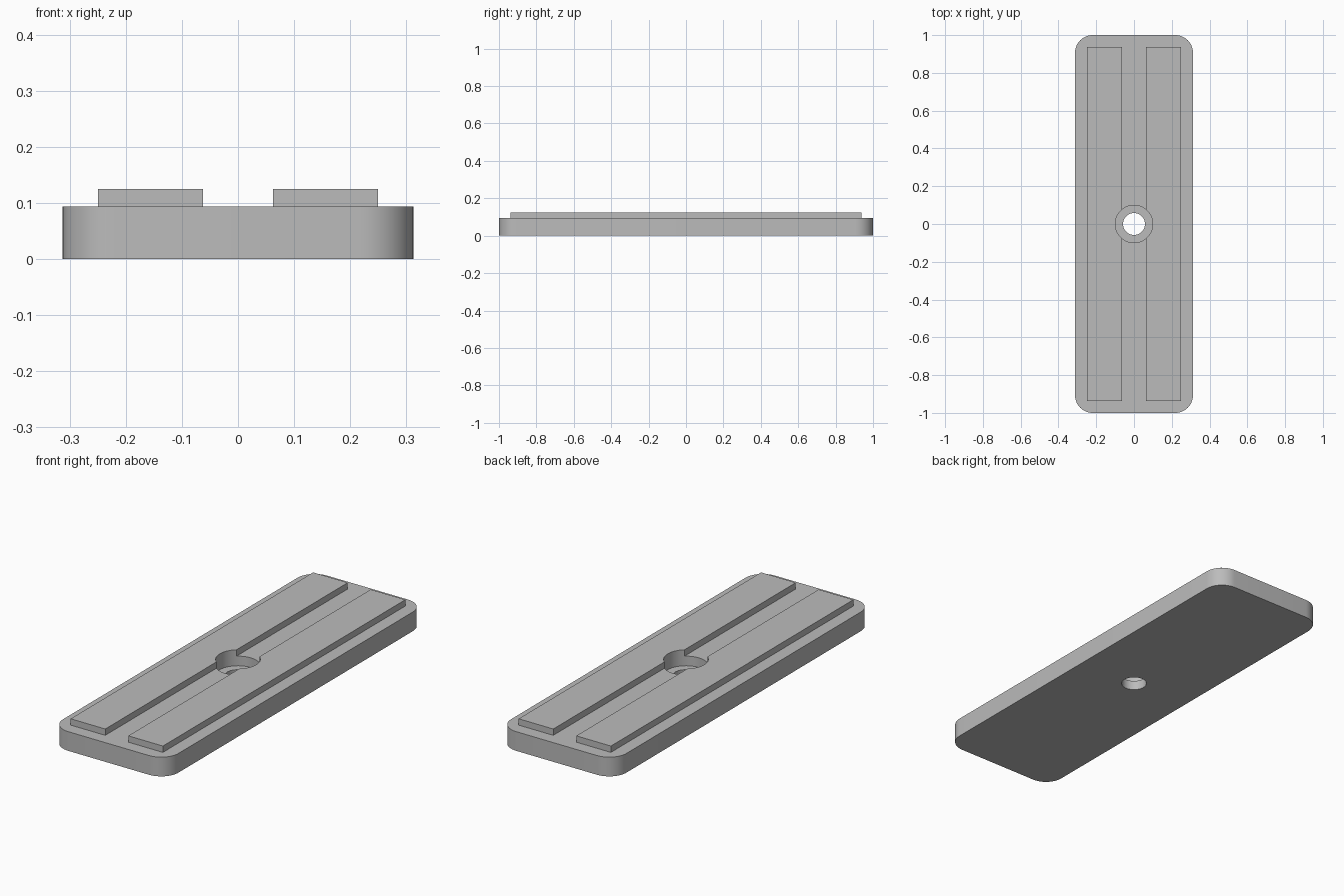
import bpy
import bmesh
import math

default = bpy.data.objects.get("Cube")
if default:
    bpy.data.objects.remove(default, do_unlink=True)

PLATE_TOP, RAIL_TOP, SEAT = 0.094, 0.125, 0.047

grey = bpy.data.materials.new("plain grey")
grey.use_nodes = True
grey.diffuse_color = (0.5, 0.5, 0.5, 1)
grey.node_tree.nodes["Principled BSDF"].inputs["Base Color"].default_value = (0.5, 0.5, 0.5, 1)


def add_object(name, bm):
    bmesh.ops.recalc_face_normals(bm, faces=bm.faces)
    mesh = bpy.data.meshes.new(name)
    bm.to_mesh(mesh)
    bm.free()
    mesh.materials.append(grey)
    obj = bpy.data.objects.new(name, mesh)
    bpy.context.collection.objects.link(obj)
    return obj


def box(name, x, width, length, bottom, top, corner=0):
    bm = bmesh.new()
    bmesh.ops.create_cube(bm, size=1)
    for v in bm.verts:
        v.co = (x + v.co.x * width, v.co.y * length, top if v.co.z > 0 else bottom)
    if corner:
        upright = [e for e in bm.edges if abs(e.verts[0].co.z - e.verts[1].co.z) > 0.01]
        bmesh.ops.bevel(bm, geom=upright, offset=corner, segments=12,
                        profile=0.5, affect='EDGES')
    return add_object(name, bm)


def cylinder(name, radius, bottom, top):
    bm = bmesh.new()
    bmesh.ops.create_cone(bm, cap_ends=True, segments=64, radius1=radius,
                          radius2=radius, depth=top - bottom)
    bmesh.ops.translate(bm, verts=bm.verts, vec=(0, 0, (top + bottom) / 2))
    obj = add_object(name, bm)
    obj.hide_render = True
    return obj


def activate(obj):
    bpy.ops.object.select_all(action='DESELECT')
    obj.select_set(True)
    bpy.context.view_layer.objects.active = obj


def cut(obj, cutter):
    mod = obj.modifiers.new("cut", 'BOOLEAN')
    mod.operation = 'DIFFERENCE'
    mod.solver = 'EXACT'
    mod.object = cutter
    activate(obj)
    bpy.ops.object.modifier_apply(modifier=mod.name)


# Rounded base plate and two raised rails
plate = box("base_plate", 0, 0.625, 2, 0, PLATE_TOP, corner=0.094)
rails = [box(name, x, 0.1875, 1.875, PLATE_TOP, RAIL_TOP)
         for name, x in (("left_rail", 0.156), ("right_rail", -0.156))]

# Stepped screw hole through the middle
bore = cylinder("hole_cutter", 0.058, -0.1, 0.3)
recess = cylinder("recess_cutter", 0.099, SEAT, 0.3)
cut(plate, recess)
cut(plate, bore)
for rail in rails:
    cut(rail, recess)
for cutter in (bore, recess):
    bpy.data.objects.remove(cutter, do_unlink=True)

# Smooth round walls, sharp edges kept
for part in [plate] + rails:
    activate(part)
    bpy.ops.object.shade_smooth_by_angle(angle=math.radians(30))
